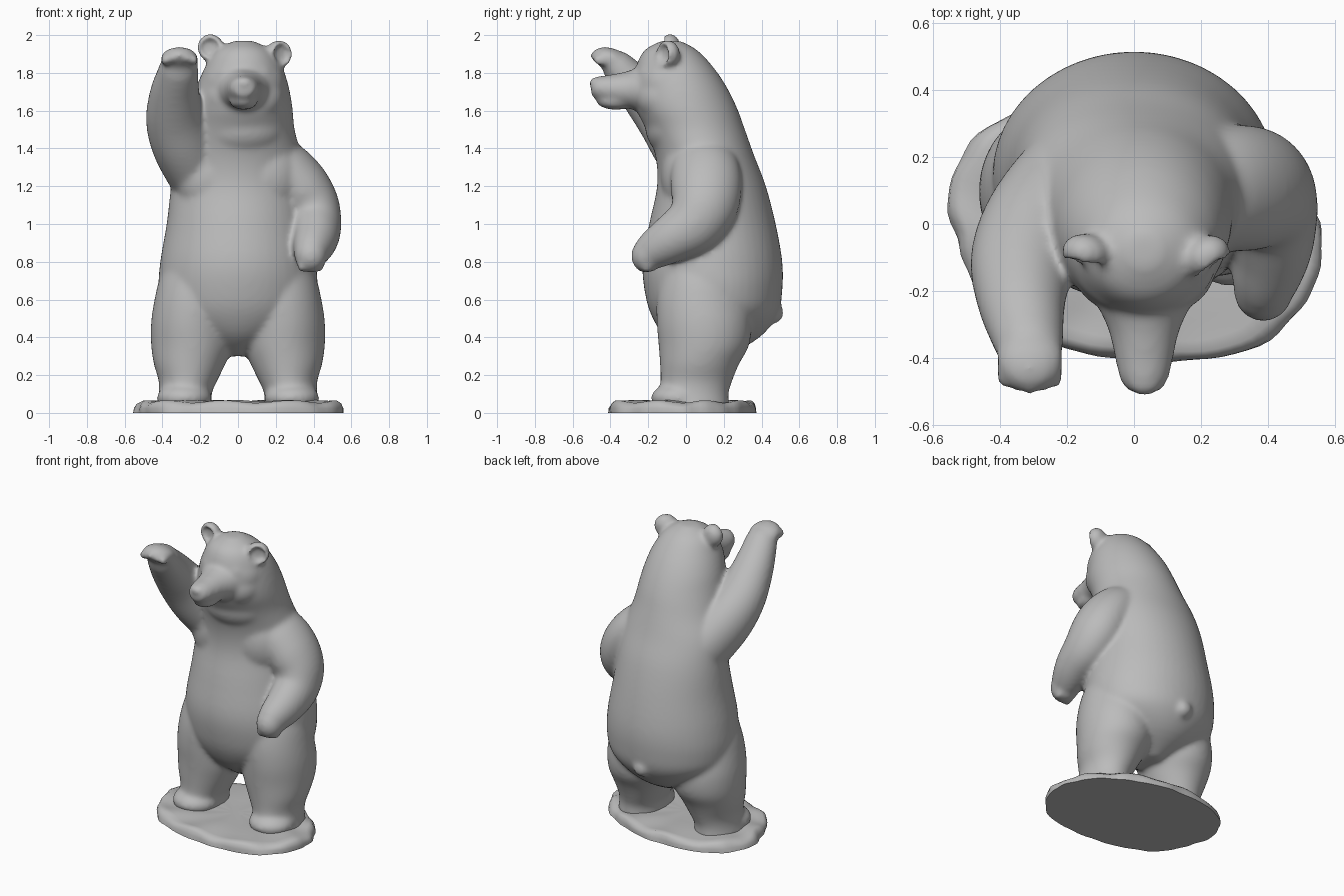
import bpy, bmesh, math, random
from mathutils import Vector, Matrix, Euler

cube = bpy.data.objects.get("Cube")
if cube:
    bpy.data.objects.remove(cube, do_unlink=True)
random.seed(4)


def make_material(name, rgb):
    mat = bpy.data.materials.new(name)
    mat.use_nodes = True
    mat.diffuse_color = (*rgb, 1)
    bsdf = next(n for n in mat.node_tree.nodes if n.type == 'BSDF_PRINCIPLED')
    bsdf.inputs["Base Color"].default_value = (*rgb, 1)
    return mat


def catmull(a, b, c, d, t):
    return 0.5 * (2 * b + (c - a) * t + (2 * a - 5 * b + 4 * c - d) * t * t
                  + (3 * b - a - 3 * c + d) * t ** 3)


def refine(rings, steps=4):
    """Smoothly interpolate between the given rings."""
    out = []
    last = len(rings) - 1
    for i in range(last):
        picks = [rings[max(0, min(last, i + k))] for k in (-1, 0, 1, 2)]
        for s in range(steps):
            out.append([catmull(*vals, s / steps) for vals in zip(*picks)])
    return out + [list(rings[-1])]


def skin(bm, loops):
    """Join successive vertex loops into a closed tube."""
    sides = len(loops[0])
    for lo, hi in zip(loops, loops[1:]):
        for k in range(sides):
            n = (k + 1) % sides
            bm.faces.new((lo[k], lo[n], hi[n], hi[k]))
    bm.faces.new(loops[0][::-1])
    bm.faces.new(loops[-1])


def loft(bm, rings, level=False, sides=48):
    """Skin elliptical rings (x, y, z, radius_a, radius_b) into a closed tube."""
    rings = refine(rings)
    centres = [Vector(r[:3]) for r in rings]
    loops = []
    for i, ring in enumerate(rings):
        along = (centres[min(i + 1, len(rings) - 1)] - centres[max(i - 1, 0)]).normalized()
        if level:
            along = Vector((0, 0, 1 if along.z > 0 else -1))
        side = Vector((1, 0, 0))
        side = (side - along * side.dot(along)).normalized()
        other = along.cross(side)
        loop = []
        for k in range(sides):
            a = math.tau * k / sides
            loop.append(bm.verts.new(centres[i] + side * ring[3] * math.cos(a)
                                     + other * ring[4] * math.sin(a)))
        loops.append(loop)
    skin(bm, loops)


def blob(bm, loc, size, turn=(0, 0, 0), cupped=False):
    """Ellipsoid; a cupped one has a hollow pressed into its front."""
    verts = bmesh.ops.create_icosphere(bm, subdivisions=4, radius=1)["verts"]
    if cupped:
        for v in verts:
            if v.co.y < 0 and math.hypot(v.co.x, v.co.z) < 0.66:
                v.co.y *= 0.1
    rot = Euler([math.radians(t) for t in turn]).to_matrix().to_4x4()
    bmesh.ops.transform(bm, verts=verts,
                        matrix=Matrix.Translation(loc) @ rot @ Matrix.Diagonal((*size, 1)))


def finish(bm, name, mat):
    bmesh.ops.recalc_face_normals(bm, faces=bm.faces)
    mesh = bpy.data.meshes.new(name)
    bm.to_mesh(mesh)
    bm.free()
    mesh.materials.append(mat)
    mesh.shade_smooth()
    obj = bpy.data.objects.new(name, mesh)
    bpy.context.collection.objects.link(obj)
    return obj


stone = make_material("stone grey", (0.5, 0.5, 0.5))
bear = bmesh.new()

# Torso, neck and back of the head
loft(bear, [
    (0, .12, .3, .06, .1), (0, .14, .4, .24, .25), (0, .15, .52, .385, .335),
    (0, .145, .65, .42, .365), (0, .14, .8, .412, .37), (0, .14, 1, .378, .335),
    (0, .135, 1.2, .355, .288), (0, .1, 1.36, .335, .262), (.01, .05, 1.5, .29, .262),
    (.02, 0, 1.62, .268, .268), (.025, -.03, 1.73, .243, .243),
    (.03, -.06, 1.83, .205, .205), (.03, -.08, 1.92, .145, .14), (.03, -.08, 1.97, .05, .05),
], level=True)

# Thighs, legs and feet
for s in (-1, 1):
    loft(bear, [
        (s * .18, .1, .85, .17, .22), (s * .2, .085, .72, .212, .225),
        (s * .225, .085, .6, .217, .24), (s * .24, .095, .48, .22, .25),
        (s * .243, .095, .36, .217, .24), (s * .256, .072, .26, .19, .21),
        (s * .265, .055, .17, .155, .19), (s * .28, .04, .1, .14, .185),
        (s * .285, .03, .03, .15, .2),
    ], level=True)
    blob(bear, (s * .285, -.04, .08), (.145, .145, .08))

# Raised right arm
loft(bear, [
    (-.16, .14, 1.2, .16, .17), (-.22, .085, 1.29, .165, .18), (-.295, -.02, 1.43, .165, .17),
    (-.333, -.12, 1.56, .155, .145), (-.335, -.23, 1.69, .132, .122),
    (-.32, -.32, 1.785, .112, .1), (-.31, -.37, 1.84, .1, .085), (-.305, -.41, 1.87, .085, .06),
])
blob(bear, (-.31, -.4, 1.874), (.1, .1, .058), (-18, 0, 0))
for k in range(5):
    drop = abs(k - 2)
    blob(bear, (-.31 + (k - 2) * .038, -.47 + drop * .009, 1.89 - drop * .012),
         (.024, .042, .028), (-5, 0, 0))

# Lowered left arm
loft(bear, [
    (.13, .1, 1.37, .12, .16), (.235, .1, 1.3, .148, .182), (.325, .107, 1.2, .157, .188),
    (.382, .095, 1.09, .156, .177), (.41, .035, .995, .138, .156), (.41, -.07, .925, .122, .13),
    (.392, -.16, .87, .103, .108), (.38, -.21, .84, .085, .09),
])
blob(bear, (.385, -.2, .84), (.088, .088, .1), (-25, 0, 0))
for k in range(4):
    blob(bear, (.335 + k * .033, -.23 + k * .01, .785), (.022, .035, .045), (-25, 0, 0))

# Face, brow and cheeks
blob(bear, (.03, -.09, 1.74), (.22, .19, .19))
for s in (-1, 1):
    blob(bear, (.03 + s * .08, -.12, 1.67), (.135, .14, .13))
    blob(bear, (.03 + s * .075, -.175, 1.8), (.09, .08, .06), (0, s * 15, 0))

# Snout, jaw and nose
loft(bear, [
    (.03, -.12, 1.71, .19, .16), (.03, -.24, 1.712, .14, .12), (.03, -.32, 1.712, .105, .095),
    (.03, -.41, 1.715, .085, .075), (.03, -.46, 1.722, .073, .064), (.03, -.495, 1.73, .052, .048),
])
blob(bear, (.03, -.37, 1.65), (.075, .105, .046))
blob(bear, (.03, -.475, 1.745), (.05, .037, .036))

# Ears
blob(bear, (-.145, -.085, 1.933), (.072, .057, .075), (0, -15, -10), cupped=True)
blob(bear, (.217, -.097, 1.9), (.074, .062, .075), (0, 25, 32), cupped=True)

# Chest, throat and tail
for s in (-1, 1):
    blob(bear, (s * .13, .01, 1.25), (.2, .143, .22))
blob(bear, (.02, -.03, 1.51), (.24, .185, .17))
blob(bear, (0, .465, .53), (.057, .053, .057))

# Blend the parts into one sculpted skin
body = finish(bear, "bear", stone)
remesh = body.modifiers.new("Blend", 'REMESH')
remesh.mode = 'VOXEL'
remesh.voxel_size = 0.013
remesh.use_smooth_shade = True
relax = body.modifiers.new("Relax", 'SMOOTH')
relax.factor = 0.5
relax.iterations = 14

# Rough rock plinth with a flat underside, fuller at two opposite corners
rock = bmesh.new()
waves = [(n, random.uniform(0, math.tau), .016 / n ** .4) for n in (3, 5, 8, 13, 21)]
loops = []
for z, scale in ((0, 1), (.025, .995), (.045, .975), (.06, .93), (.058, .85), (.065, .7), (.06, .4), (.06, .1)):
    loop = []
    for k in range(96):
        a = math.tau * k / 96
        c, s = math.cos(a), math.sin(a)
        r = (abs(c) ** 2.3 + abs(s) ** 2.3) ** (-1 / 2.3) * scale
        r *= .99 - .07 * math.sin(2 * a) + sum(h * math.sin(n * a + p + z * 20) for n, p, h in waves)
        lift = .008 * scale ** 2 * math.sin(9 * a + scale * 5) if z > .03 else 0
        loop.append(rock.verts.new((.55 * r * c, -.02 + .39 * r * s, z + lift)))
    loops.append(loop)
skin(rock, loops)
plinth = finish(rock, "rock_plinth", stone)
bpy.context.view_layer.objects.active = plinth
plinth.select_set(True)
bpy.ops.object.shade_smooth_by_angle(angle=math.radians(50))
